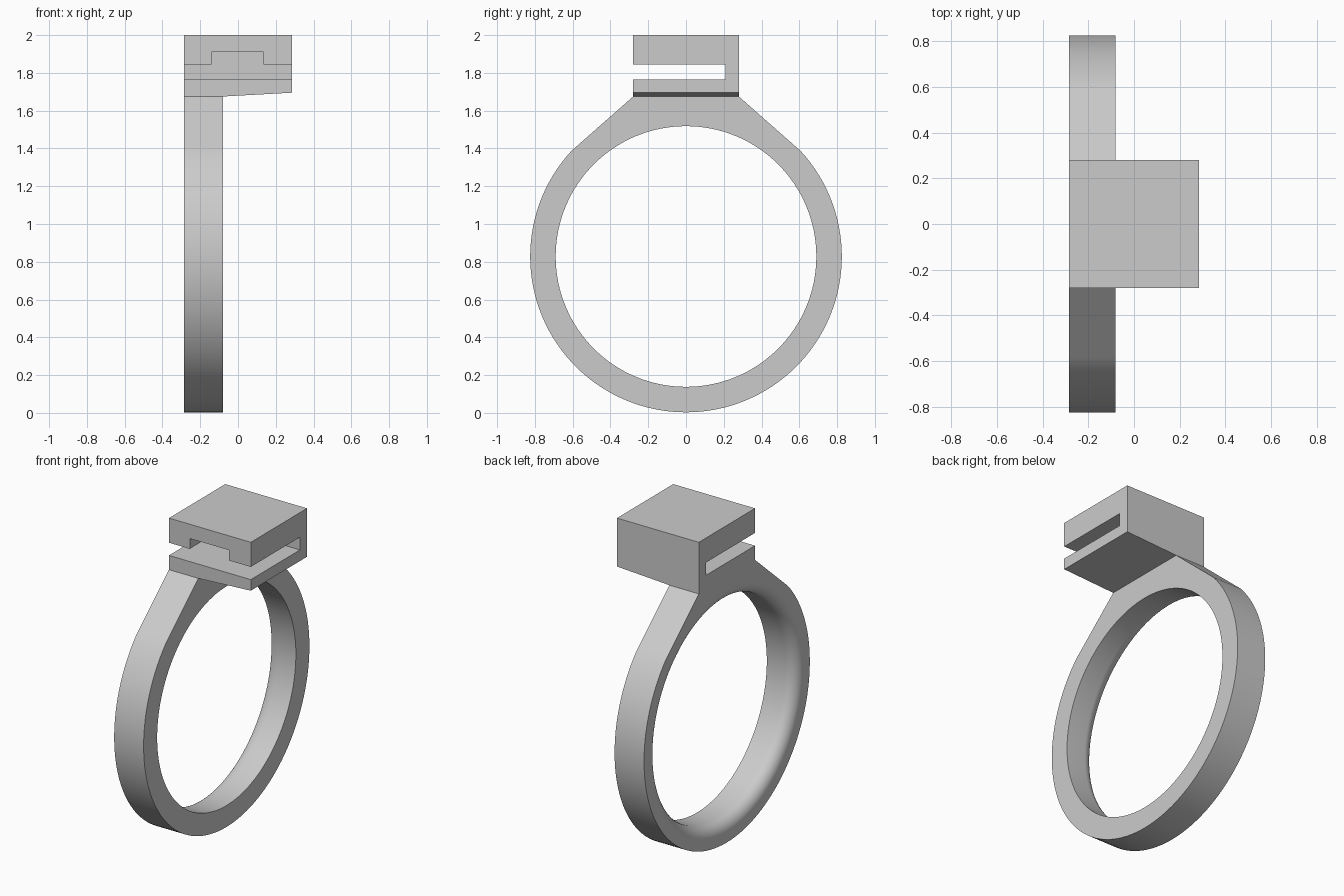
import bpy, bmesh
from math import atan2, cos, sin, pi, radians, hypot

cube = bpy.data.objects.get("Cube")
if cube:
    bpy.data.objects.remove(cube)

metal = bpy.data.materials.new("grey_metal")
metal.use_nodes = True
grey = (0.6, 0.6, 0.6, 1)
metal.diffuse_color = grey
metal.node_tree.nodes["Principled BSDF"].inputs["Base Color"].default_value = grey

HALF = 0.285         # half width of the head
BAND_X = -0.08       # inner side of the band
CENTRE = 0.828       # height of the band's centre
OUTER, INNER = 0.825, 0.69
FILLET = 0.075       # rounding of one inner rim
SEAT = 1.675         # where the head meets the band


def finish(name, bm):
    bmesh.ops.recalc_face_normals(bm, faces=bm.faces[:])
    mesh = bpy.data.meshes.new(name)
    bm.to_mesh(mesh)
    bm.free()
    mesh.materials.append(metal)
    obj = bpy.data.objects.new(name, mesh)
    bpy.context.collection.objects.link(obj)
    return obj


def extrude_y(name, profile, y0, y1):
    """Prism from an x/z profile."""
    bm = bmesh.new()
    face = bm.faces.new([bm.verts.new((x, y0, z)) for x, z in profile])
    new = bmesh.ops.extrude_face_region(bm, geom=[face])["geom"]
    verts = [v for v in new if isinstance(v, bmesh.types.BMVert)]
    bmesh.ops.translate(bm, verts=verts, vec=(0, y1 - y0, 0))
    return finish(name, bm)


# Band outline: round below, straight shoulders up to a flat seat
top = SEAT - CENTRE
seat_angle = atan2(0.28, top)
shoulder_angle = atan2(0.61, 0.56)
shoulder = (OUTER * sin(shoulder_angle), OUTER * cos(shoulder_angle))


def outline_radius(a):
    """Outer radius at an angle measured from straight up."""
    a = abs(a)
    if a <= seat_angle:
        return top / cos(a)
    if a >= shoulder_angle:
        return OUTER
    dy, dz = shoulder[0] - 0.28, shoulder[1] - top
    return (0.28 * dz - top * dy) / (sin(a) * dz - cos(a) * dy)


steps = 128
angles = [-pi + 2 * pi * i / steps for i in range(steps)]
for corner in (seat_angle, shoulder_angle):
    for sign in (-1, 1):
        nearest = min(range(steps), key=lambda i: abs(angles[i] - sign * corner))
        angles[nearest] = sign * corner

# Cross-section from the sharp inner rim round to the filleted one
section = [(BAND_X, INNER)]
for i in range(11):
    t = pi / 2 * i / 10
    section.append((-HALF + FILLET * (1 - sin(t)), INNER + FILLET * (1 - cos(t))))

bm = bmesh.new()
rows = []
for a in angles:
    ring = section + [(-HALF, outline_radius(a)), (BAND_X, outline_radius(a))]
    rows.append([bm.verts.new((x, r * sin(a), CENTRE + r * cos(a))) for x, r in ring])
count = len(rows[0])
for i, row in enumerate(rows):
    after = rows[(i + 1) % steps]
    for j in range(count):
        k = (j + 1) % count
        bm.faces.new((row[j], row[k], after[k], after[j]))
band = finish("ring_band", bm)

# Head with a slightly sloping underside
head = extrude_y("ring_head", [(-HALF, SEAT), (BAND_X, SEAT), (HALF, 1.695),
                               (HALF, 2), (-HALF, 2)], -0.28, 0.28)

# Slot open at the front and sides, with a raised channel in its roof
cutter = extrude_y("slot_cutter", [(-0.4, 1.765), (0.4, 1.765), (0.4, 1.845),
                                   (0.135, 1.845), (0.135, 1.91), (-0.14, 1.91),
                                   (-0.14, 1.845), (-0.4, 1.845)], -0.4, 0.21)
cutter.hide_render = True
cutter.hide_viewport = True
cut = head.modifiers.new("slot", 'BOOLEAN')
cut.operation = 'DIFFERENCE'
cut.solver = 'EXACT'
cut.object = cutter

# Smooth curved band, sharp edges kept
bpy.ops.object.select_all(action='DESELECT')
band.select_set(True)
bpy.context.view_layer.objects.active = band
bpy.ops.object.shade_smooth_by_angle(angle=radians(25))
